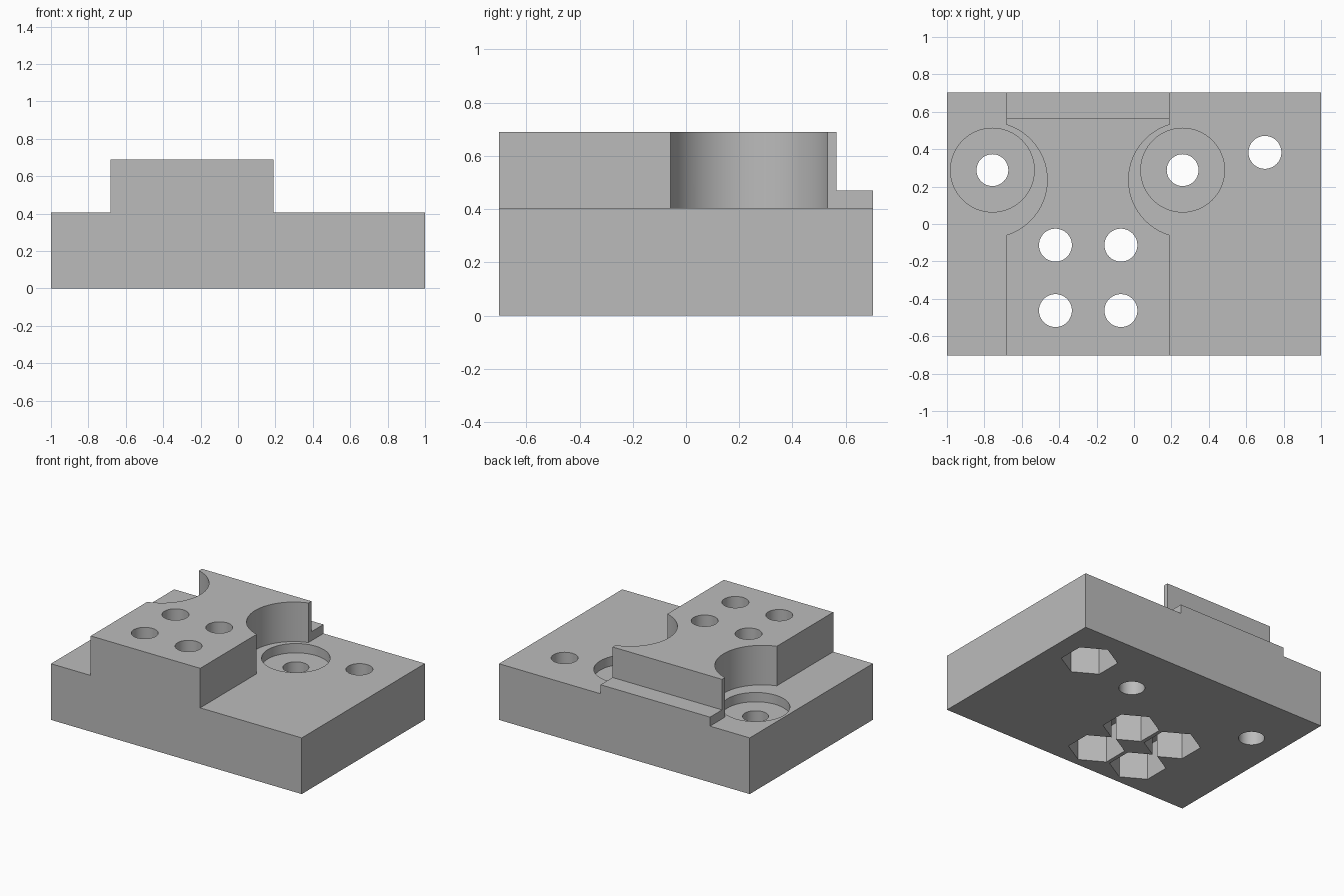
import bpy
import bmesh
import math

if "Cube" in bpy.data.objects:
    bpy.data.objects.remove(bpy.data.objects["Cube"], do_unlink=True)

BASE_TOP, TOP = 0.405, 0.69
HALF_Y = 0.702

grey = bpy.data.materials.new("plain grey")
grey.use_nodes = True
colour = (0.5, 0.5, 0.5, 1)
grey.diffuse_color = colour
grey.node_tree.nodes["Principled BSDF"].inputs["Base Color"].default_value = colour


def extrude(name, points, offset):
    """Solid made by sweeping a flat outline along an offset."""
    bm = bmesh.new()
    face = bm.faces.new([bm.verts.new(p) for p in points])
    swept = bmesh.ops.extrude_face_region(bm, geom=[face])["geom"]
    moved = [g for g in swept if isinstance(g, bmesh.types.BMVert)]
    bmesh.ops.translate(bm, verts=moved, vec=offset)
    bmesh.ops.recalc_face_normals(bm, faces=bm.faces)
    mesh = bpy.data.meshes.new(name)
    bm.to_mesh(mesh)
    bm.free()
    mesh.materials.append(grey)
    obj = bpy.data.objects.new(name, mesh)
    bpy.context.collection.objects.link(obj)
    return obj


def prism(name, x, y, radius, z0, z1, sides=64):
    """Upright round or polygonal solid with a corner pointing along y."""
    ring = [(x + radius * math.sin(math.tau * i / sides),
             y + radius * math.cos(math.tau * i / sides), z0) for i in range(sides)]
    return extrude(name, ring, (0, 0, z1 - z0))


def combine(body, tool, operation):
    """Apply a boolean and discard the tool solid."""
    tool.hide_render = True
    mod = body.modifiers.new(tool.name, "BOOLEAN")
    mod.object, mod.operation, mod.solver = tool, operation, "EXACT"
    bpy.ops.object.select_all(action="DESELECT")
    bpy.context.view_layer.objects.active = body
    body.select_set(True)
    bpy.ops.object.modifier_apply(modifier=mod.name)
    bpy.data.objects.remove(tool, do_unlink=True)


# Base plate
plate = extrude("mounting_plate",
                [(-1, -HALF_Y, 0), (1, -HALF_Y, 0), (1, HALF_Y, 0), (-1, HALF_Y, 0)],
                (0, 0, BASE_TOP))

# Raised block with a low lip at the back
side = [(-HALF_Y, 0), (HALF_Y, 0), (HALF_Y, 0.47), (0.565, 0.47),
        (0.565, TOP), (-HALF_Y, TOP)]
block = extrude("raised_block", [(-0.683, y, z) for y, z in side], (0.873, 0, 0))

# Round clearances in the block's sides
for x in (-0.772, 0.279):
    combine(block, prism("clearance", x, 0.236, 0.308, BASE_TOP, 1), "DIFFERENCE")
combine(plate, block, "UNION")

# Counterbored screw holes
for x in (-0.757, 0.26):
    combine(plate, prism("counterbore", x, 0.288, 0.224, BASE_TOP - 0.067, 0.5), "DIFFERENCE")
    combine(plate, prism("screw_hole", x, 0.288, 0.085, -0.1, 0.5), "DIFFERENCE")

# Bolt holes with hexagonal nut pockets underneath
bolts = [(x, y) for x in (-0.42, -0.07) for y in (-0.113, -0.463)] + [(0.7, 0.383)]
for x, y in bolts:
    combine(plate, prism("bolt_hole", x, y, 0.088, -0.1, 1), "DIFFERENCE")
    combine(plate, prism("nut_pocket", x, y, 0.186, -0.1, 0.25, 6), "DIFFERENCE")

bpy.ops.object.shade_smooth_by_angle(angle=math.radians(30))
